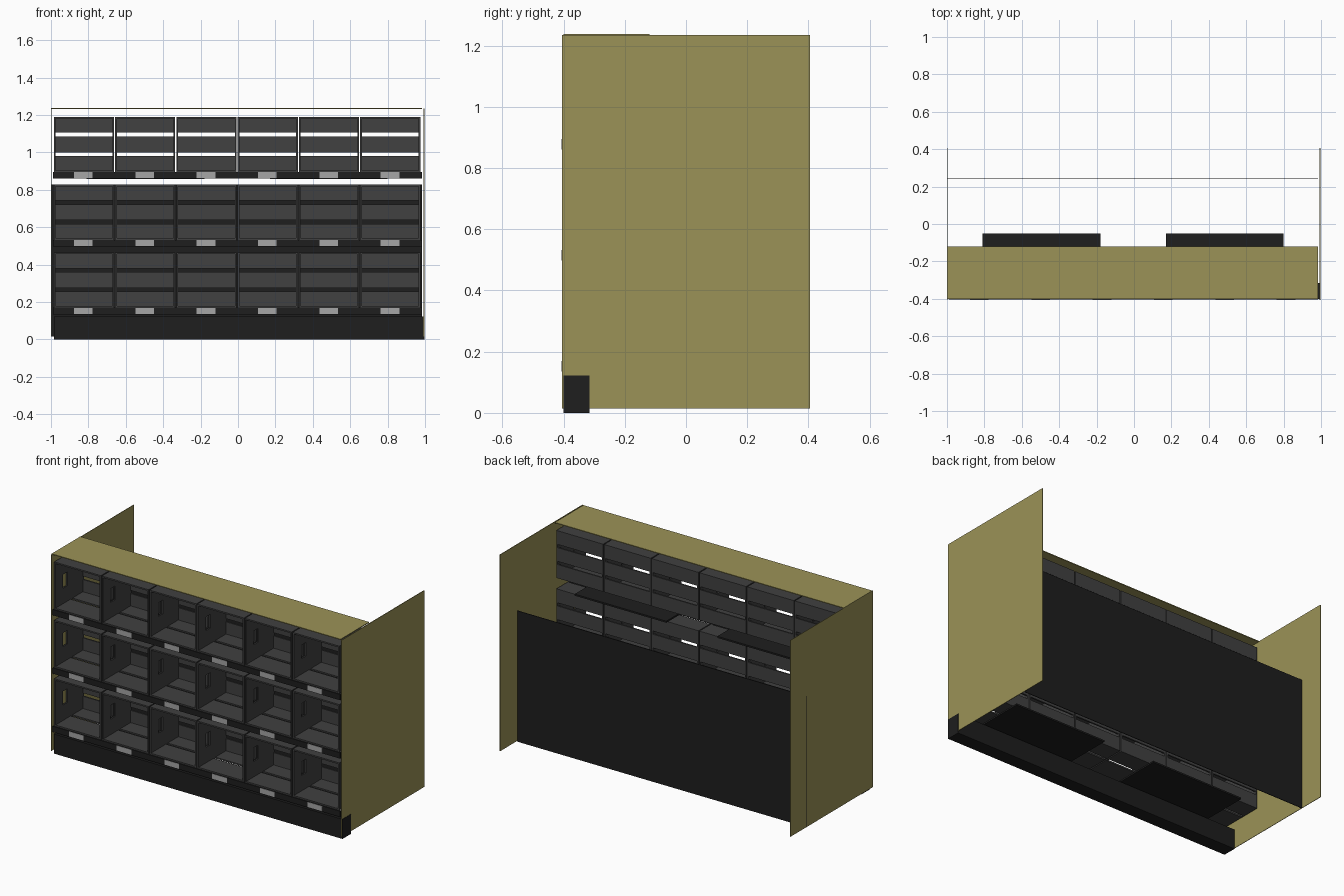
import bpy, bmesh
from mathutils import Vector

if "Cube" in bpy.data.objects:
    bpy.data.objects.remove(bpy.data.objects["Cube"])


def material(name, rgb):
    m = bpy.data.materials.new(name)
    m.diffuse_color = (*rgb, 1)
    m.use_nodes = True
    m.node_tree.nodes["Principled BSDF"].inputs["Base Color"].default_value = m.diffuse_color
    return m


OLIVE = material("olive_panel", (0.33, 0.29, 0.095))
BLACK = material("black_board", (0.013, 0.013, 0.013))
CRATE = material("dark_grey_crate", (0.052, 0.052, 0.052))
LABEL = material("light_grey_label", (0.38, 0.38, 0.38))


def add_box(bm, lo, hi):
    """Axis-aligned box between two corners."""
    lo, hi = Vector(lo), Vector(hi)
    verts = bmesh.ops.create_cube(bm, size=1)["verts"]
    for v in verts:
        v.co = (lo + hi) / 2 + v.co * (hi - lo)


def make(name, boxes, mat):
    bm = bmesh.new()
    for lo, hi in boxes:
        add_box(bm, lo, hi)
    me = bpy.data.meshes.new(name)
    bm.to_mesh(me)
    bm.free()
    me.materials.append(mat)
    ob = bpy.data.objects.new(name, me)
    bpy.context.collection.objects.link(ob)
    return ob


# Outer cabinet panels
make("left_side_panel", [((-1, -.405, .015), (-.997, .405, 1.235))], OLIVE)
make("right_side_panel", [((.992, -.405, .015), (.996, .405, 1.235))], OLIVE)
make("top_panel", [((-1, -.4, 1.232), (.985, -.12, 1.237))], OLIVE)
make("back_panel", [((-1, .243, .015), (.985, .247, .828))], BLACK)
make("kick_plinth", [((-.985, -.4, 0), (.998, -.315, .122))], BLACK)

# Crate lying on its side, open to the front
W, H, T = .321, .295, .009
Y0, Y1 = -.398, -.12          # opening and back
SLAT, GAP = .085, .02
HOLE_Y, HOLE_Z = (-.325, -.28), (.105, .19)


def crate_boxes():
    boxes = []
    # end walls with a hand hole
    for x in (0, W - T):
        boxes += [((x, Y0, 0), (x + T, HOLE_Y[0], H)),
                  ((x, HOLE_Y[1], 0), (x + T, Y1, H)),
                  ((x, HOLE_Y[0], 0), (x + T, HOLE_Y[1], HOLE_Z[0])),
                  ((x, HOLE_Y[0], HOLE_Z[1]), (x + T, HOLE_Y[1], H))]
    # back slats
    for i in range(3):
        z = i * (SLAT + GAP)
        boxes.append(((T, Y1 - T, z), (W - T, Y1, z + SLAT)))
    # floor and ceiling slats
    for z in (0, H - T):
        for y0, y1 in ((Y0, -.25), (-.232, Y1 - T)):
            boxes.append(((T, y0, z), (W - T, y1, z + T)))
    return boxes


crate_mesh = None
for tier in range(3):
    base = .17 + .3625 * tier
    # front rail and the two support boards of this tier
    make(f"front_rail_{tier}", [((-.99, -.404, base - .036), (.985, -.392, base))], BLACK)
    make(f"support_boards_{tier}",
         [((x, -.37, base - .037), (x + .63, -.05, base - .027)) for x in (-.81, .17)], BLACK)
    for col in range(6):
        x = -.984 + .3275 * col
        # crate
        if crate_mesh is None:
            ob = make("crate", crate_boxes(), CRATE)
            crate_mesh = ob.data
        else:
            ob = bpy.data.objects.new("crate", crate_mesh)
            bpy.context.collection.objects.link(ob)
        ob.location = (x, 0, base)
        # blank shelf tag
        cx = -.827 + .328 * col
        make("shelf_tag", [((cx - .05, -.406, base - .034), (cx + .05, -.403, base - .001))], LABEL)
